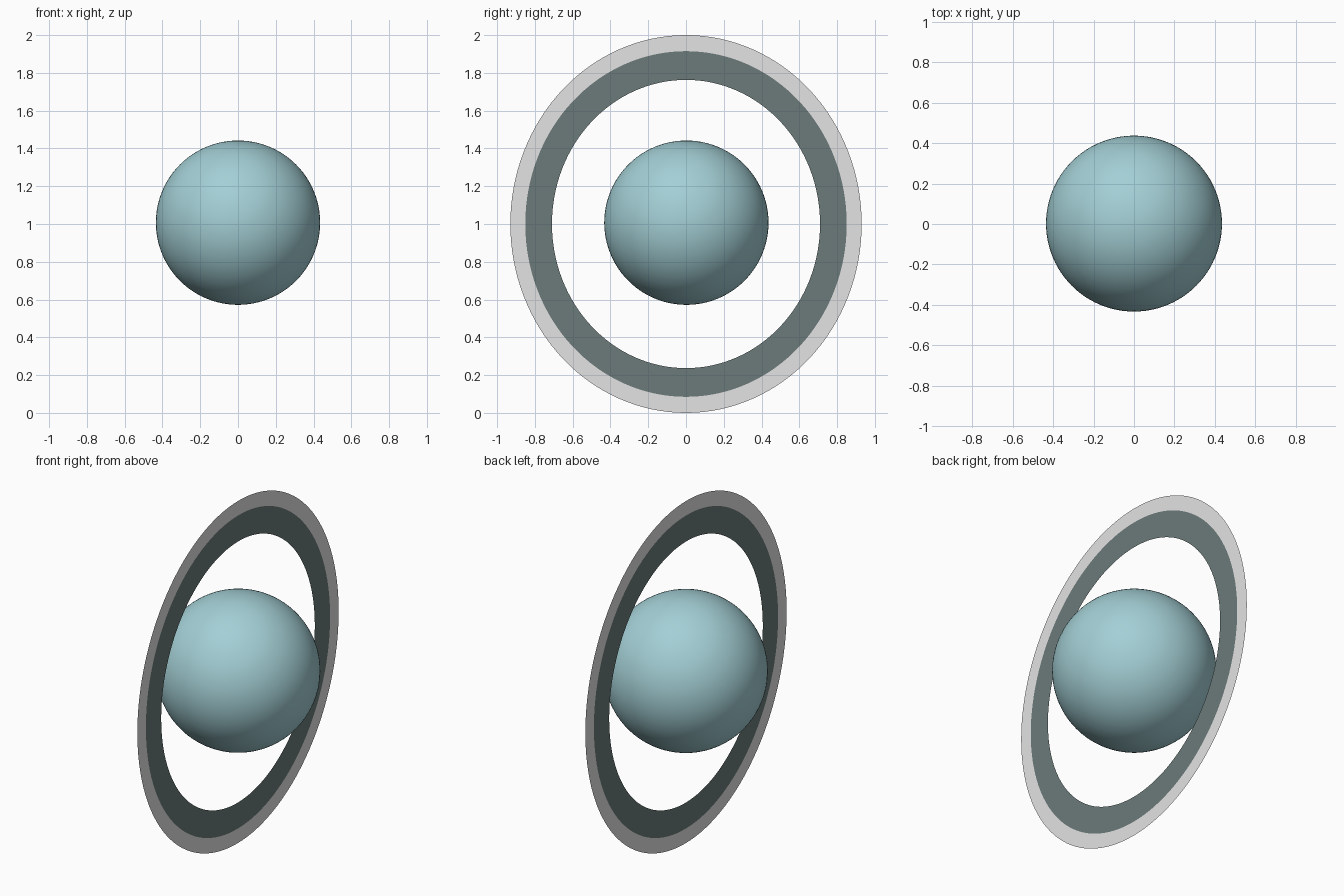
import bpy, bmesh, math

if "Cube" in bpy.data.objects:
    bpy.data.objects.remove(bpy.data.objects["Cube"])


def material(name, srgb):
    m = bpy.data.materials.new(name)
    lin = [((c / 255 + 0.055) / 1.055) ** 2.4 for c in srgb]
    m.diffuse_color = (*lin, 1)
    m.use_nodes = True
    m.node_tree.nodes["Principled BSDF"].inputs["Base Color"].default_value = m.diffuse_color
    return m


pale_blue = material("pale blue", (163, 207, 213))
slate = material("slate grey", (108, 123, 122))
light_grey = material("light grey", (228, 227, 227))


def flat_ring(name, r_in, r_out, mat, squash=0.93, n=128):
    """Paper-thin elliptical ring standing in the x = 0 plane."""
    bm = bmesh.new()
    loops = []
    for r in (r_in, r_out):
        loops.append([bm.verts.new((0, r * squash * math.cos(2 * math.pi * i / n),
                                    1 + r * math.sin(2 * math.pi * i / n)))
                      for i in range(n)])
    a, b = loops
    for i in range(n):
        j = (i + 1) % n
        bm.faces.new((a[i], b[i], b[j], a[j]))
    me = bpy.data.meshes.new(name)
    bm.to_mesh(me)
    bm.free()
    me.materials.append(mat)
    bpy.context.collection.objects.link(bpy.data.objects.new(name, me))


# Planet ball
bpy.ops.mesh.primitive_uv_sphere_add(segments=96, ring_count=48, radius=0.435,
                                     location=(0, 0.002, 1.007))
ball = bpy.context.object
ball.name = "planet_ball"
ball.data.materials.append(pale_blue)
bpy.ops.object.shade_smooth()

# Concentric flat rings
flat_ring("inner_ring", 0.763, 0.915, slate)
flat_ring("outer_ring", 0.915, 1.0, light_grey)
